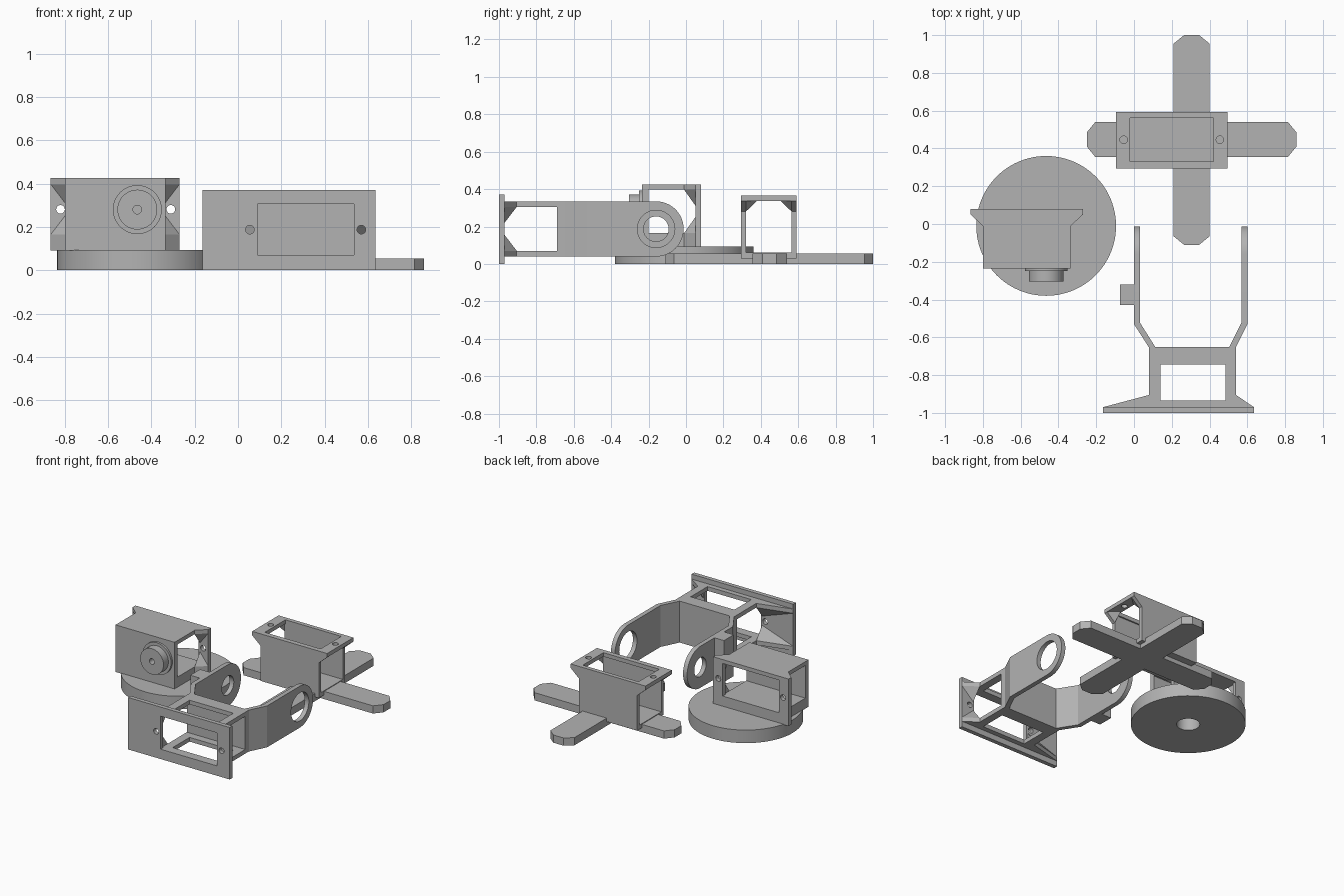
import bpy, bmesh, math

if "Cube" in bpy.data.objects:
    bpy.data.objects.remove(bpy.data.objects["Cube"])

grey = bpy.data.materials.new("grey_plastic")
grey.diffuse_color = (0.45, 0.45, 0.45, 1)
grey.use_nodes = True
grey.node_tree.nodes["Principled BSDF"].inputs["Base Color"].default_value = grey.diffuse_color


def place(a, b, h, axis):
    """Profile point (a, b) at height h along the extrusion axis."""
    return {"x": (h, a, b), "y": (a, h, b), "z": (a, b, h)}[axis]


def finish(name, bm):
    bmesh.ops.recalc_face_normals(bm, faces=bm.faces[:])
    mesh = bpy.data.meshes.new(name)
    bm.to_mesh(mesh)
    bm.free()
    mesh.materials.append(grey)
    ob = bpy.data.objects.new(name, mesh)
    bpy.context.collection.objects.link(ob)
    return ob


def prism(name, pts, lo, hi, axis="z"):
    bm = bmesh.new()
    low = [bm.verts.new(place(a, b, lo, axis)) for a, b in pts]
    top = [bm.verts.new(place(a, b, hi, axis)) for a, b in pts]
    bm.faces.new(low)
    bm.faces.new(top)
    n = len(pts)
    for i in range(n):
        j = (i + 1) % n
        bm.faces.new((low[i], low[j], top[j], top[i]))
    return finish(name, bm)


def rect(a0, a1, b0, b1):
    return [(a0, b0), (a1, b0), (a1, b1), (a0, b1)]


def circle(a, b, r, n=48, start=0, sweep=2 * math.pi):
    return [(a + r * math.cos(start + sweep * i / n),
             b + r * math.sin(start + sweep * i / n)) for i in range(n)]


def select(ob):
    bpy.ops.object.select_all(action="DESELECT")
    ob.select_set(True)
    bpy.context.view_layer.objects.active = ob


def cut(ob, *cutters):
    select(ob)
    for c in cutters:
        mod = ob.modifiers.new("cut", "BOOLEAN")
        mod.operation = "DIFFERENCE"
        mod.solver = "EXACT"
        mod.object = c
        bpy.ops.object.modifier_apply(modifier=mod.name)
        bpy.data.objects.remove(c)


def smooth(ob):
    select(ob)
    bpy.ops.object.shade_smooth_by_angle(angle=math.radians(30))


def gusset(name, base, tip, v, dv, w, dw, axis):
    """Corner brace: triangle at the wing root that runs out to its tip."""
    bm = bmesh.new()
    pts = [(base, w, v), (base, w, v + dv), (base, w + dw, v), (tip, w, v)]
    vs = [bm.verts.new(place(*p, axis)) for p in pts]
    for f in ((0, 1, 2), (0, 1, 3), (0, 2, 3), (1, 2, 3)):
        bm.faces.new([vs[i] for i in f])
    finish(name, bm)


def holder(name, tips, body, flange, taper, back, walls, wall_in, plate, window,
           holes, axis, leg, wall_window=None):
    """Motor holder: two flared walls, a windowed mounting plate and a back wall.
    u = width, w = depth (flange -> back), v = extrusion axis."""
    f0, f1 = flange                       # outer and inner faces of the plate
    v0, v1 = walls
    i0, i1 = wall_in
    profile = [(tips[0], f0), (tips[1], f0), (tips[1], f1), (body[1], taper),
               (body[1], back[1]), (body[0], back[1]), (body[0], taper), (tips[0], f1)]
    for side, lo, hi in (("lower", v0, i0), ("upper", i1, v1)):
        wall = prism(f"{name}_{side}_wall", profile, lo, hi, axis)
        if wall_window:
            cut(wall, prism("cutter", rect(*wall_window), lo - .05, hi + .05, axis))
    prism(f"{name}_back_wall", rect(body[0], body[1], back[0], back[1]), i0, i1, axis)

    # mounting plate with motor window and screw holes
    mount = prism(f"{name}_mounting_plate", rect(tips[0], tips[1], f0, f1), *plate, axis)
    m0, m1 = min(f0, f1) - .02, max(f0, f1) + .02
    u0, u1, h0, h1 = window
    cut(mount, prism("cutter", rect(u0, u1, m0, m1), h0, h1, axis))
    other = "z" if axis == "y" else "y"   # drilling direction
    for u in holes:
        cut(mount, prism("cutter", circle(u, (h0 + h1) / 2, .02, 20), m0, m1, other))

    dw = taper - f1
    for tag, base, tip in (("left", body[0], tips[0]), ("right", body[1], tips[1])):
        gusset(f"{name}_{tag}_lower_gusset", base, tip, i0, leg, f1, dw, axis)
        gusset(f"{name}_{tag}_upper_gusset", base, tip, i1, -leg, f1, dw, axis)


# --- round base with pan motor holder ---
disc = prism("round_base", circle(-.465, -.01, .37, 96), 0, .093)
cut(disc, prism("cutter", circle(-.465, -.01, .075, 40), -.05, .2))
smooth(disc)
holder("pan_holder", (-.865, -.27), (-.80, -.335), (.08, .05), -.01, (-.20, -.235),
       (.09, .425), (.165, .397), (.09, .425), (-.79, -.345, .165, .397),
       (-.82, -.31), "z", .085)

# pivot knob on the front of the pan holder
for nm, r, y0, y1 in (("pivot_collar", .113, -.25, -.23), ("pivot_knob", .092, -.305, -.25)):
    knob = prism(nm, circle(-.465, .28, r), y0, y1, "y")
    cut(knob, prism("cutter", circle(-.465, .28, .02, 20), -.4, -.24, "y"))
    smooth(knob)

# --- cross-shaped foot with motor holder ---
def bar(a0, a1, b0, b1, c=.045):
    """Long bar along a with chamfered ends."""
    return [(a0 + c, b0), (a1 - c, b0), (a1, b0 + c + .01), (a1, b1 - c - .01),
            (a1 - c, b1), (a0 + c, b1), (a0, b1 - c - .01), (a0, b0 + c + .01)]

foot = prism("cross_foot", bar(-.25, .86, .355, .54), 0, .055)
other_bar = prism("cross_foot_bar", [(b, a) for a, b in bar(-.11, 1.0, .21, .40)], 0, .055)
select(foot)
mod = foot.modifiers.new("join", "BOOLEAN")
mod.operation, mod.solver, mod.object = "UNION", "EXACT", other_bar
bpy.ops.object.modifier_apply(modifier=mod.name)
bpy.data.objects.remove(other_bar)

holder("foot_holder", (-.095, .495), (-.03, .43), (.365, .337), .28, (.06, .03),
       (.295, .592), (.32, .565), (.295, .592), (-.02, .42, .33, .562),
       (-.055, .455), "y", .06)

# --- forked bracket with front motor holder ---
Z0, Z1, ZC = .04, .335, .187
fork = dict(body=(.08, .54), back=(-.69, -.65))
prof_name = "fork_holder"
holder(prof_name, (-.165, .635), fork["body"], (-1.0, -.97), -.905, fork["back"],
       (Z0, Z1), (.07, .305), (0, .37), (.09, .535, .07, .305),
       (.055, .57), "z", .085, (.14, .485, -.935, -.745))

# bent roots and rounded arms
for side, flip, bore in (("left", False, .067), ("right", True, .1)):
    mx = (lambda x: .60 - x) if flip else (lambda x: x)
    root_x = .06 if flip else .077
    root = [(root_x, -.65), (root_x + .035, -.65), (.03, -.52), (0, -.53)]
    prism(f"{side}_arm_root", [(mx(x), y) for x, y in root], Z0, Z1)
    outline = [(-.53, Z0)] + circle(-.16, ZC, (Z1 - Z0) / 2, 32, -math.pi / 2, math.pi)
    outline += [(-.16, Z1), (-.53, Z1)]
    lo, hi = sorted((mx(0), mx(.032)))
    arm = prism(f"{side}_arm", outline, lo, hi, "x")
    cut(arm, prism("cutter", circle(-.16, ZC, bore), lo - .05, hi + .05, "x"))
    smooth(arm)

# upright block on the outside of the left arm
prism("arm_block", rect(-.075, 0, -.43, -.32), Z0, Z1)
